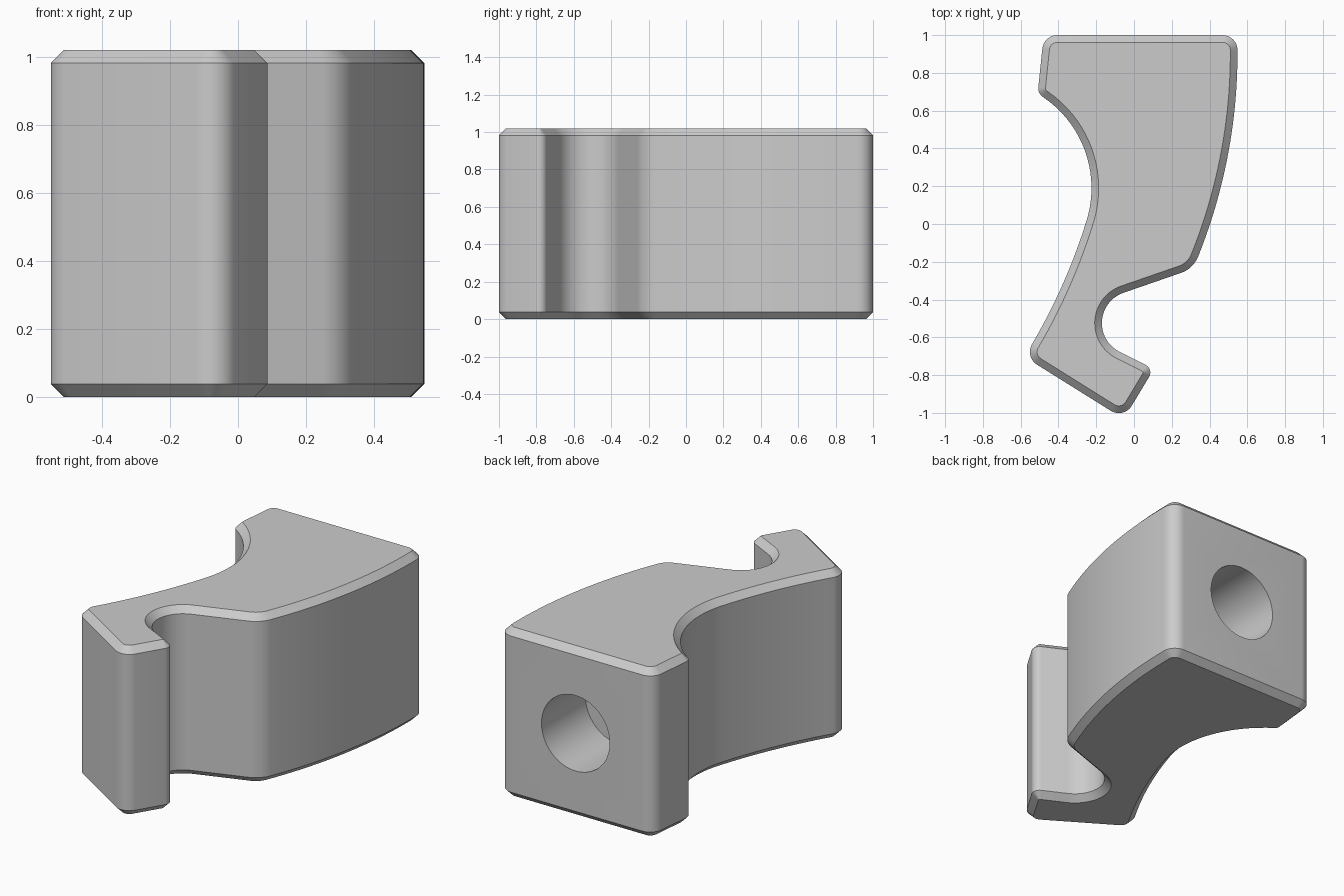
import bpy, bmesh, math
from mathutils import Vector

if "Cube" in bpy.data.objects:
    bpy.data.objects.remove(bpy.data.objects["Cube"], do_unlink=True)

HEIGHT, CHAMFER = 1.02, 0.038


def arc(start, end, bulge, steps=20):
    """Inner points of an arc; positive bulge swells to the right of travel."""
    p, q = Vector(start), Vector(end)
    along = (q - p).normalized()
    side = Vector((along.y, -along.x))
    half = (q - p).length / 2
    radius = (half ** 2 + bulge ** 2) / (2 * bulge)
    sweep = 2 * math.atan(bulge / half)
    points = []
    for i in range(1, steps):
        a = sweep * (2 * i / steps - 1)
        points.append((p + q) / 2 + along * radius * math.sin(a)
                      + side * (radius * math.cos(a) - radius + bulge))
    return points


def fillet(before, corner, after, radius, steps=10):
    """Round one corner of the outline."""
    c = Vector(corner)
    u, v = (Vector(before) - c).normalized(), (Vector(after) - c).normalized()
    reach = radius / math.tan(u.angle(v) / 2)
    a, b = c + u * reach, c + v * reach
    bulge = radius * (1 - math.sin(u.angle(v) / 2))
    turn = (c - a).cross(b - c)
    return [a] + arc(a, b, bulge if turn > 0 else -bulge, steps) + [b]


def inset(points, distance):
    """Move a counter-clockwise outline inwards."""
    result = []
    for i, p in enumerate(points):
        d1 = (p - points[i - 1]).normalized()
        d2 = (points[(i + 1) % len(points)] - p).normalized()
        n1, n2 = Vector((-d1.y, d1.x)), Vector((-d2.y, d2.x))
        n = (n1 + n2).normalized()
        result.append(p + n * distance / n.dot(n1))
    return result


# Outline, counter-clockwise: (point, corner radius)
def plain(points):
    return [(p, 0) for p in points]


back_heel, waist, claw_start = (-0.51, 0.69), (-0.257, 0.0), (-0.525, -0.61)
notch_low, notch_high = (-0.073, -0.678), (-0.055, -0.364)
flank_low, flank_high = (0.36, -0.12), (0.548, 0.9)

path = [((0.55, 1.0), 0.08), ((-0.478, 1.0), 0.08), (back_heel, 0.055)]
path += plain(arc(back_heel, waist, -0.131) + [waist])
path += plain(arc(waist, claw_start, -0.018) + [claw_start])
path += [((-0.579, -0.704), 0.08), ((-0.054, -1.032), 0.08), ((0.105, -0.768), 0.045)]
path += plain([notch_low] + arc(notch_low, notch_high, -0.106) + [notch_high])
path += [((0.315, -0.236), 0.15)]
path += plain([flank_low] + arc(flank_low, flank_high, 0.047) + [flank_high])

outline = []
for i, (point, radius) in enumerate(path):
    if radius:
        outline += fillet(path[i - 1][0], point, path[(i + 1) % len(path)][0], radius)
    else:
        outline.append(Vector(point))

# Chamfered body from four stacked rings
bm = bmesh.new()
small = inset(outline, CHAMFER)
levels = [(small, 0), (outline, CHAMFER), (outline, HEIGHT - CHAMFER), (small, HEIGHT)]
rings = [[bm.verts.new((p.x, p.y, z)) for p in ring] for ring, z in levels]
for low, high in zip(rings, rings[1:]):
    for i in range(len(low)):
        j = (i + 1) % len(low)
        bm.faces.new((low[i], low[j], high[j], high[i]))
bm.faces.new(rings[0][::-1])
bm.faces.new(rings[-1])
mesh = bpy.data.meshes.new("hooked_block")
bm.to_mesh(mesh)
bm.free()
body = bpy.data.objects.new("hooked_block", mesh)
bpy.context.collection.objects.link(body)

grey = bpy.data.materials.new("plain_grey")
grey.use_nodes = True
grey.diffuse_color = (0.6, 0.6, 0.6, 1)
grey.node_tree.nodes["Principled BSDF"].inputs["Base Color"].default_value = (0.6, 0.6, 0.6, 1)
mesh.materials.append(grey)

# Blind round socket in the back face
DEPTH = 0.42
bpy.ops.mesh.primitive_cylinder_add(vertices=64, radius=0.228, depth=2 * DEPTH,
                                    location=(0.038, 1.0, HEIGHT / 2),
                                    rotation=(math.pi / 2, 0, 0))
cutter = bpy.context.object
cutter.name = "socket_cutter"
cutter.hide_render = True
cutter.data.materials.append(grey)
cut = body.modifiers.new("socket", "BOOLEAN")
cut.operation, cut.solver, cut.object = "DIFFERENCE", "EXACT", cutter

bpy.ops.object.select_all(action="DESELECT")
body.select_set(True)
bpy.context.view_layer.objects.active = body
bpy.ops.object.modifier_apply(modifier=cut.name)
bpy.data.objects.remove(cutter, do_unlink=True)
bpy.ops.object.shade_smooth_by_angle(angle=math.radians(30))
